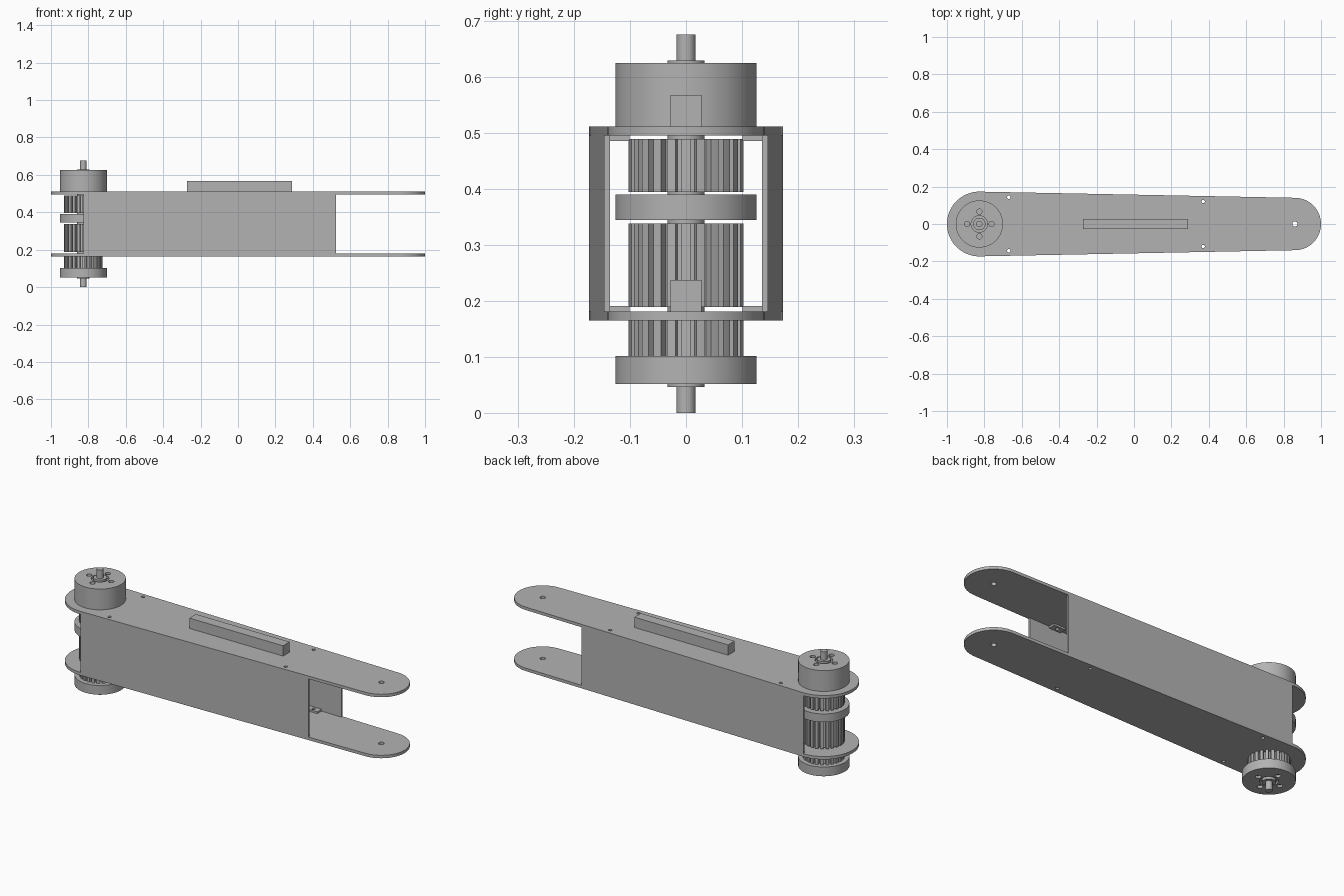
import bpy, bmesh, math

if "Cube" in bpy.data.objects:
    bpy.data.objects.remove(bpy.data.objects["Cube"])

grey = bpy.data.materials.new("metal_grey")
grey.diffuse_color = (0.45, 0.45, 0.45, 1)
grey.use_nodes = True
grey.node_tree.nodes["Principled BSDF"].inputs["Base Color"].default_value = grey.diffuse_color

AX = -0.827            # motor axis
TIP = 0.86             # centre of the narrow plate end
R1, R2 = 0.173, 0.14   # plate end radii
SLOPE = math.asin((R1 - R2) / (TIP - AX))


def circle(x, y, r, n=32):
    return [(x + r * math.cos(2 * math.pi * i / n), y + r * math.sin(2 * math.pi * i / n))
            for i in range(n)]


def rect(x0, x1, y0, y1):
    return [(x0, y0), (x1, y0), (x1, y1), (x0, y1)]


def slab(name, outlines, z0, z1):
    """Extrude a filled outline (further outlines become holes) from z0 to z1."""
    cu = bpy.data.curves.new(name, 'CURVE')
    cu.dimensions = '2D'
    cu.fill_mode = 'BOTH'
    cu.extrude = (z1 - z0) / 2
    for pts in outlines:
        sp = cu.splines.new('POLY')
        sp.points.add(len(pts) - 1)
        for p, (x, y) in zip(sp.points, pts):
            p.co = (x, y, 0, 1)
        sp.use_cyclic_u = True
    ob = bpy.data.objects.new(name, cu)
    bpy.context.collection.objects.link(ob)
    bpy.ops.object.select_all(action='DESELECT')
    ob.select_set(True)
    bpy.context.view_layer.objects.active = ob
    bpy.ops.object.convert(target='MESH')
    ob = bpy.context.view_layer.objects.active
    me = ob.data
    bm = bmesh.new()
    bm.from_mesh(me)
    bmesh.ops.remove_doubles(bm, verts=bm.verts, dist=1e-5)
    bmesh.ops.translate(bm, verts=bm.verts, vec=(0, 0, (z0 + z1) / 2))
    bmesh.ops.recalc_face_normals(bm, faces=bm.faces)
    bm.to_mesh(me)
    bm.free()
    me.materials.clear()
    me.materials.append(grey)
    bpy.ops.object.shade_smooth_by_angle(angle=math.radians(30))
    return ob


def disc(name, r, z0, z1, n=64):
    return slab(name, [circle(AX, 0, r, n)], z0, z1)


def edge_y(x):
    """Half width of the tapered plate at x."""
    return R2 / math.cos(SLOPE) + (TIP - x) * math.tan(SLOPE)


def plate_outline(n=32):
    a0 = math.pi / 2 - SLOPE
    pts = []
    for i in range(n + 1):          # narrow end
        a = -a0 + 2 * a0 * i / n
        pts.append((TIP + R2 * math.cos(a), R2 * math.sin(a)))
    for i in range(n + 1):          # wide end
        a = a0 + (2 * math.pi - 2 * a0) * i / n
        pts.append((AX + R1 * math.cos(a), R1 * math.sin(a)))
    return pts


def gear_outline(n=24, r=0.103, depth=0.02):
    pts = []
    for i in range(n):
        for f, rad in ((-0.3, r - depth), (-0.3, r), (0, r), (0.3, r), (0.3, r - depth)):
            a = 2 * math.pi * (i + f) / n
            pts.append((AX + rad * math.cos(a), rad * math.sin(a)))
    return pts


# Tapered plates with screw holes
screws = [(x, s * y) for x, y in ((0.37, 0.12), (-0.67, 0.143)) for s in (-1, 1)]
holes = [circle(x, y, 0.009, 16) for x, y in screws] + [circle(TIP, 0, 0.014, 24)]
slab("bottom_plate", [plate_outline()] + holes, 0.165, 0.181)
slab("top_plate", [plate_outline()] + holes, 0.496, 0.512)

# Side walls with screw tabs
X0, X1, T = -0.825, 0.525, 0.011
for s, side in ((-1, "front"), (1, "back")):
    slab(side + "_wall", [[(X0, s * edge_y(X0)), (X1, s * edge_y(X1)),
                           (X1, s * (edge_y(X1) - T)), (X0, s * (edge_y(X0) - T))]], 0.181, 0.496)
    for x, y in screws:
        if y * s < 0:
            continue
        inner, outer = s * (abs(y) - 0.019), s * (edge_y(x) - T / 2)
        for level, z in (("lower", 0.181), ("upper", 0.486)):
            slab(f"{side}_{level}_tab", [rect(x - 0.035, x + 0.035, inner, outer),
                                         circle(x, y, 0.009, 16)], z, z + 0.01)

# Long bars resting on both plates
slab("top_bar", [rect(-0.272, 0.29, -0.028, 0.028)], 0.512, 0.568)
slab("inner_bar", [rect(-0.272, 0.29, -0.028, 0.028)], 0.181, 0.237)

# Drive shaft and spacers
disc("shaft", 0.017, 0.0, 0.676, 32)
for z0, z1 in ((0.046, 0.062), (0.181, 0.189), (0.338, 0.346), (0.389, 0.396),
               (0.489, 0.497), (0.61, 0.63)):
    disc("spacer", 0.033, z0, z1, 32)

# Toothed cores
for z0, z1 in ((0.102, 0.165), (0.189, 0.338), (0.395, 0.489)):
    slab("toothed_core", [gear_outline()], z0, z1)

# Motor housings, the outer two with drilled end faces
drill = [circle(AX + 0.066 * math.cos(k * math.pi / 2), 0.066 * math.sin(k * math.pi / 2), 0.014, 16)
         for k in range(4)] + [circle(AX, 0, 0.044)]
disc("middle_housing", 0.126, 0.345, 0.39)
disc("top_housing", 0.126, 0.512, 0.612)
slab("top_cap", [circle(AX, 0, 0.126, 64)] + drill, 0.612, 0.625)
disc("bottom_housing", 0.126, 0.065, 0.102)
slab("bottom_cap", [circle(AX, 0, 0.126, 64)] + drill, 0.052, 0.065)
